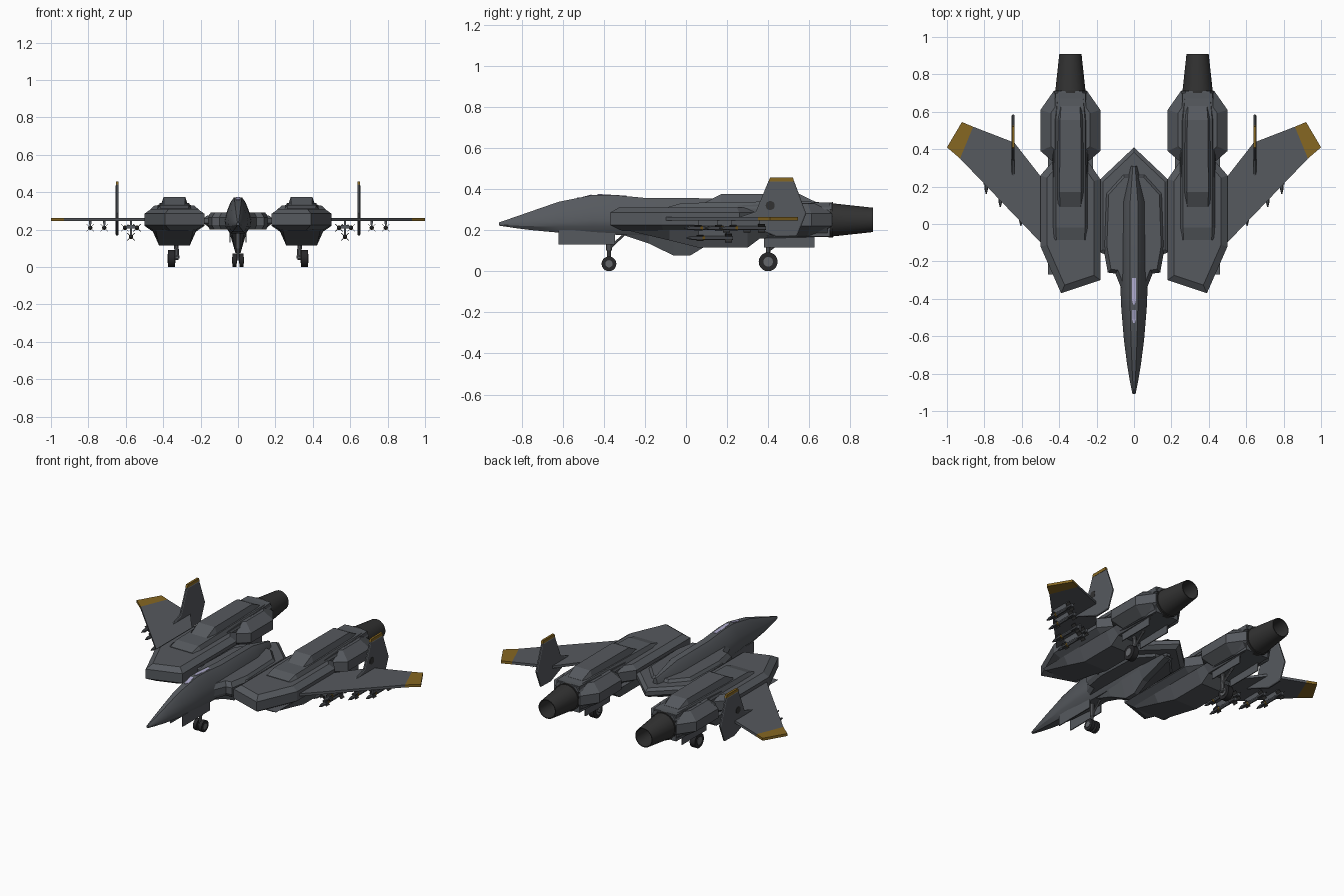
import bpy, bmesh, math
from mathutils import Matrix, Vector

if "Cube" in bpy.data.objects:
    bpy.data.objects.remove(bpy.data.objects["Cube"])


def material(name, rgb):
    m = bpy.data.materials.new(name)
    m.diffuse_color = (*rgb, 1)
    m.use_nodes = True
    m.node_tree.nodes["Principled BSDF"].inputs["Base Color"].default_value = m.diffuse_color
    return m


HULL = material("hull grey", (0.092, 0.100, 0.112))
DARK = material("nozzle charcoal", (0.032, 0.032, 0.032))
GOLD = material("tip gold", (0.24, 0.135, 0.016))
TYRE = material("tyre black", (0.02, 0.02, 0.022))
METAL = material("gear metal", (0.13, 0.135, 0.145))
GLASS = material("canopy lilac", (0.42, 0.40, 0.60))


def finish(name, bm, mat, mirror=True, smooth=False):
    bmesh.ops.recalc_face_normals(bm, faces=bm.faces)
    me = bpy.data.meshes.new(name)
    bm.to_mesh(me)
    bm.free()
    me.materials.append(mat)
    ob = bpy.data.objects.new(name, me)
    bpy.context.collection.objects.link(ob)
    if mirror:
        ob.modifiers.new("mirror", 'MIRROR').use_mirror_merge = False
    if smooth:
        bpy.ops.object.select_all(action='DESELECT')
        ob.select_set(True)
        bpy.context.view_layer.objects.active = ob
        bpy.ops.object.shade_smooth_by_angle(angle=math.radians(30))
    return ob


def loft(name, rings, mat, mirror=True, smooth=False):
    """Skin a list of equal-length point rings and cap both ends."""
    bm = bmesh.new()
    vs = [[bm.verts.new(p) for p in r] for r in rings]
    n = len(rings[0])
    for a, b in zip(vs, vs[1:]):
        for i in range(n):
            j = (i + 1) % n
            bm.faces.new((a[i], a[j], b[j], b[i]))
    bm.faces.new(vs[0])
    bm.faces.new(vs[-1])
    return finish(name, bm, mat, mirror, smooth)


def inset(pts, d):
    """Offset a closed outline inward by d."""
    ps = [Vector(p) for p in pts]
    area = sum(a.x * b.y - b.x * a.y for a, b in zip(ps, ps[1:] + ps[:1]))
    s = 1 if area > 0 else -1
    out = []
    for i, p in enumerate(ps):
        e1 = (p - ps[i - 1]).normalized()
        e2 = (ps[(i + 1) % len(ps)] - p).normalized()
        n1, n2 = Vector((-e1.y, e1.x)) * s, Vector((-e2.y, e2.x)) * s
        out.append(p + (n1 + n2) * (d / max(0.35, 1 + n1.dot(n2))))
    return out


def slab(name, outline, layers, mat, mirror=True, axis='z'):
    """Stack inset copies of an outline: layers are (height, inset)."""
    rings = []
    for h, d in layers:
        pts = inset(outline, d)
        rings.append([(p[0], p[1], h) if axis == 'z' else (h, p[0], p[1]) for p in pts])
    return loft(name, rings, mat, mirror)


def pod(name, cx, rows, mat, mirror=True):
    """Trapezoid body along y: rows are (y, half bottom, half top, z bottom, z top)."""
    return loft(name, [[(cx - b, y, z0), (cx + b, y, z0), (cx + t, y, z1), (cx - t, y, z1)]
                       for y, b, t, z0, z1 in rows], mat, mirror)


def round_y(name, cx, cz, rows, mat, seg=16):
    """Body of revolution along y: rows are (y, radius)."""
    ang = [2 * math.pi * (i + .5) / seg for i in range(seg)]
    return loft(name, [[(cx + r * math.cos(a), y, cz + r * math.sin(a)) for a in ang]
                       for y, r in rows], mat, True, seg > 8)


def rod(name, a, b, r, mat, seg=16, mirror=True):
    a, b = Vector(a), Vector(b)
    bm = bmesh.new()
    rot = (b - a).to_track_quat('Z', 'Y').to_matrix().to_4x4()
    bmesh.ops.create_cone(bm, cap_ends=True, segments=seg, radius1=r, radius2=r,
                          depth=(b - a).length, matrix=Matrix.Translation((a + b) / 2) @ rot)
    return finish(name, bm, mat, mirror, True)


def both(half):
    return half + [(-x, y) for x, y in reversed(half) if x > 0]


# Fuselage: one half-section scaled along the length
section = [(.3, 1), (.55, .8), (.85, .35), (1, 0), (.95, -.45), (.55, -1)]
rows = [(-.91, .008, .23, .238, .222), (-.83, .024, .232, .265, .21), (-.75, .037, .235, .293, .2),
        (-.62, .054, .24, .338, .188), (-.45, .068, .25, .372, .18), (-.36, .072, .25, .372, .178),
        (-.2, .072, .25, .357, .175), (.12, .068, .25, .355, .175), (.31, .02, .25, .31, .2)]
rings = []
for y, w, zm, zt, zb in rows:
    half = [(w * x, zm + (zt - zm) * v if v > 0 else zm + (zm - zb) * v) for x, v in section]
    rings.append([(x, y, z) for x, z in both(half)])
loft("fuselage", rings, HULL, False, True)
pod("belly_keel", 0, [(-.3, .03, .05, .175, .2), (-.18, .025, .05, .135, .2), (-.06, .014, .05, .076, .2),
                      (.02, .014, .05, .076, .2), (.1, .02, .05, .125, .2), (.3, .02, .04, .19, .2)], HULL, False)
# Canopy strips on the spine
for i, (y0, y1) in enumerate([(-.43, -.29), (-.53, -.46)]):
    z0, z1 = (.373, .366) if i == 0 else (.358, .372)
    pod(f"canopy_strip_{i}", 0, [(y0, .004, .004, z0 - .006, z0 + .002), (y0 + .02, .01, .01, z0 - .006, z0 + .002),
                                 (y1, .01, .01, z1 - .006, z1 + .002)], GLASS, False)

# Centre body joining the nacelles
slab("centre_plate", both([(0, .41), (.185, .235), (.185, -.15), (.07, -.2)]),
     [(.215, .025), (.235, 0), (.26, 0), (.275, .02)], HULL, False)
slab("centre_deck", both([(.06, .27), (.155, .165), (.165, -.12), (.14, -.26), (.1, -.265), (.07, -.34)]),
     [(.2, .015), (.225, 0), (.265, 0), (.292, .02)], HULL, False)

# Nacelles
slab("nacelle_front", [(.25, .34), (.18, .24), (.18, -.3), (.39, -.37), (.5, -.12), (.5, .26), (.43, .34)],
     [(.195, .05), (.225, 0), (.285, 0), (.31, .035)], HULL)
slab("nacelle_rear", [(.25, .33), (.18, .39), (.18, .61), (.25, .71), (.43, .71), (.5, .61), (.5, .39), (.43, .33)],
     [(.175, .065), (.22, 0), (.28, 0), (.33, .055)], HULL)
pod("nacelle_core", .34, [(.25, .09, .09, .18, .32), (.45, .09, .09, .17, .33), (.7, .08, .08, .168, .335)], HULL)
pod("nacelle_lower", .34, [(-.27, .1, .12, .195, .2), (-.08, .09, .12, .15, .2), (.06, .082, .12, .115, .2),
                           (.3, .082, .12, .115, .2), (.36, .08, .12, .16, .2), (.69, .07, .1, .168, .22)], HULL)
pod("nacelle_back_cover", .34, [(-.085, .09, .075, .305, .313), (-.02, .095, .078, .305, .332),
                                (.55, .095, .078, .305, .342), (.71, .085, .065, .3, .332)], HULL)
pod("nacelle_back_ridge", .34, [(.09, .07, .055, .32, .333), (.17, .075, .058, .32, .375),
                                (.555, .075, .055, .32, .375), (.63, .065, .05, .32, .338)], HULL)

# Engine nozzles, hollow at the back
round_y("nozzle_collar", .34, .25, [(.68, .085), (.715, .088)], DARK, 16)
round_y("nozzle", .34, .25, [(.70, .083), (.91, .06), (.91, .055), (.76, .05)], DARK, 20)

# Wings with gold tips
flat = [(.247, 0), (.263, 0)]
slab("wing", [(.46, -.14), (.93, .35), (.86, .52), (.64, .435), (.48, .23)], flat, HULL)
slab("wing_tip", [(.93, .35), (1.0, .41), (.92, .545), (.86, .52)], flat, GOLD)

# Vertical fins through the wings
fx = [(.638, .006), (.642, 0), (.65, 0), (.654, .006)]
slab("tail_fin", [(.402, .44), (.526, .44), (.585, .28), (.54, .17), (.44, .168), (.25, .245), (.25, .26), (.34, .29)],
     fx, HULL, axis='x')
slab("tail_fin_tip", [(.402, .438), (.41, .457), (.52, .457), (.526, .438)], [(.639, 0), (.653, 0)], GOLD, axis='x')
rod("tail_fin_disc", (.652, .41, .32), (.656, .41, .32), .022, DARK, 20)

# Missiles: body, gold band, crossed fins, pylon
for i, (x, z, y) in enumerate([(.79, .21, .16), (.715, .21, .09), (.605, .21, -.01), (.54, .21, -.01), (.572, .162, .0)]):
    L = .23
    round_y(f"missile_{i}", x, z, [(y, .003), (y + .03, .011), (y + L, .011)], HULL, 8)
    round_y(f"missile_band_{i}", x, z, [(y + .08, .012), (y + .092, .012)], GOLD, 8)
    bm = bmesh.new()
    for y0, r in ((y + .05, .02), (y + L - .04, .028)):
        for a in (45, 135):
            m = (Matrix.Translation((x, y0 + .018, z)) @ Matrix.Rotation(math.radians(a), 4, 'Y')
                 @ Matrix.Diagonal((2 * r, .034, .003, 1)))
            bmesh.ops.create_cube(bm, size=1, matrix=m)
    finish(f"missile_fins_{i}", bm, DARK)
    if i in (0, 1, 4):
        pod(f"pylon_{i}", x, [(y + .06, .005, .006, z + .008, .25), (y + .2, .005, .006, z + .008, .25)], HULL)
pod("missile_rack", .572, [(.06, .03, .02, .205, .225), (.18, .03, .02, .205, .225)], HULL)

# Nose gear: twin wheels, strut, doors
rod("nose_wheel", (.007, -.375, .036), (.03, -.375, .036), .036, TYRE, 20)
rod("nose_wheel_hub", (.005, -.375, .036), (.032, -.375, .036), .018, METAL, 12)
rod("nose_strut", (0, -.375, .036), (0, -.375, .19), .009, METAL, 10, False)
rod("nose_strut_sleeve", (0, -.375, .1), (0, -.375, .19), .014, METAL, 10, False)
rod("nose_brace", (0, -.375, .11), (0, -.3, .18), .006, METAL, 8, False)
pod("nose_door", .042, [(-.62, .003, .003, .13, .2), (-.345, .003, .003, .13, .2)], HULL)

# Main gear: wheel, strut, doors
rod("main_wheel", (.338, .4, .046), (.374, .4, .046), .046, TYRE, 20)
rod("main_wheel_hub", (.334, .4, .046), (.377, .4, .046), .024, METAL, 12)
rod("main_axle", (.318, .4, .05), (.345, .4, .05), .012, METAL, 10)
rod("main_strut", (.325, .4, .045), (.335, .4, .18), .012, METAL, 10)
rod("main_brace", (.33, .4, .1), (.335, .5, .175), .007, METAL, 8)
for i, x in enumerate((.272, .408)):
    pod(f"main_door_{i}", x, [(.38, .003, .003, .115, .19), (.625, .003, .003, .115, .19)], HULL)
